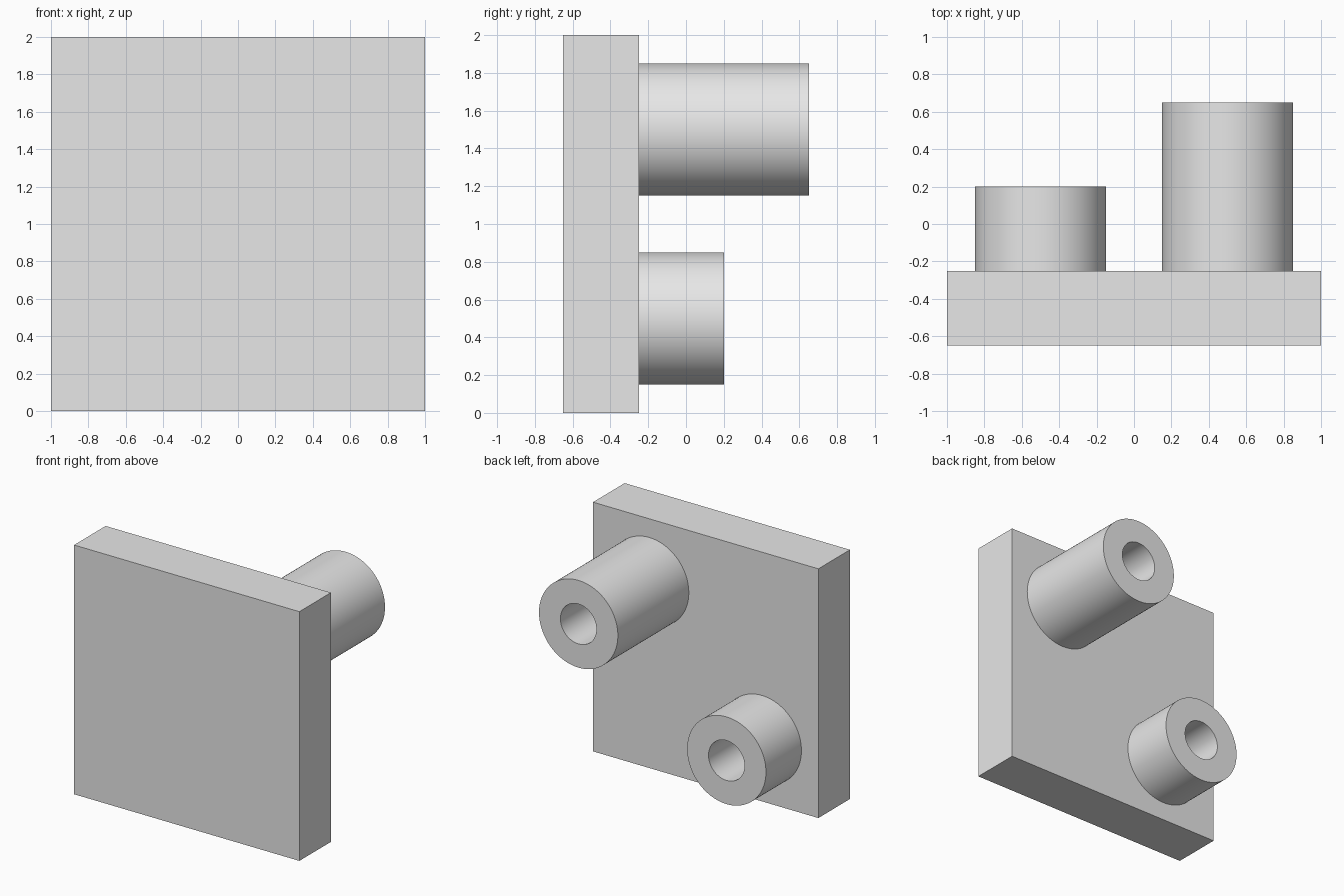
import bpy
import bmesh
from math import cos, sin, tau, radians

default_cube = bpy.data.objects.get("Cube")
if default_cube:
    bpy.data.objects.remove(default_cube, do_unlink=True)

SEGMENTS = 96
PLATE_FRONT, PLATE_BACK = -0.65, -0.25

# Single grey material
grey = bpy.data.materials.new("light_grey")
grey.use_nodes = True
colour = (0.8, 0.8, 0.8, 1)
grey.diffuse_color = colour
grey.node_tree.nodes["Principled BSDF"].inputs["Base Color"].default_value = colour


def finish(name, bm):
    """Turn a bmesh into a named object with the shared material."""
    bmesh.ops.recalc_face_normals(bm, faces=bm.faces)
    mesh = bpy.data.meshes.new(name)
    bm.to_mesh(mesh)
    bm.free()
    mesh.materials.append(grey)
    obj = bpy.data.objects.new(name, mesh)
    bpy.context.collection.objects.link(obj)
    return obj


def tube(name, x, z, end, outer=0.35, inner=0.16):
    """Hollow boss rising backwards from the plate, open at its far end."""
    bm = bmesh.new()
    profile = [(outer, PLATE_BACK), (outer, end), (inner, end), (inner, PLATE_BACK)]
    rings = []
    for radius, y in profile:
        angles = [tau * i / SEGMENTS for i in range(SEGMENTS)]
        rings.append([bm.verts.new((x + radius * cos(a), y, z + radius * sin(a)))
                      for a in angles])
    # Outer wall, end rim, bore
    for a, b in zip(rings, rings[1:]):
        for i in range(SEGMENTS):
            j = (i + 1) % SEGMENTS
            bm.faces.new((a[i], a[j], b[j], b[i]))
    obj = finish(name, bm)
    # The open sheet must face away from its solid wall
    if obj.data.polygons[0].normal.x < 0:
        obj.data.flip_normals()
    bpy.ops.object.select_all(action="DESELECT")
    obj.select_set(True)
    bpy.context.view_layer.objects.active = obj
    bpy.ops.object.shade_smooth_by_angle(angle=radians(30))
    return obj


# Square base plate
bm = bmesh.new()
bmesh.ops.create_cube(bm, size=1)
bmesh.ops.scale(bm, vec=(2, PLATE_BACK - PLATE_FRONT, 2), verts=bm.verts)
bmesh.ops.translate(bm, vec=(0, (PLATE_FRONT + PLATE_BACK) / 2, 1), verts=bm.verts)
finish("base_plate", bm)

# Two hollow bosses on diagonal corners
tube("long_boss", 0.5, 1.5, 0.65)
tube("short_boss", -0.5, 0.5, 0.2)
